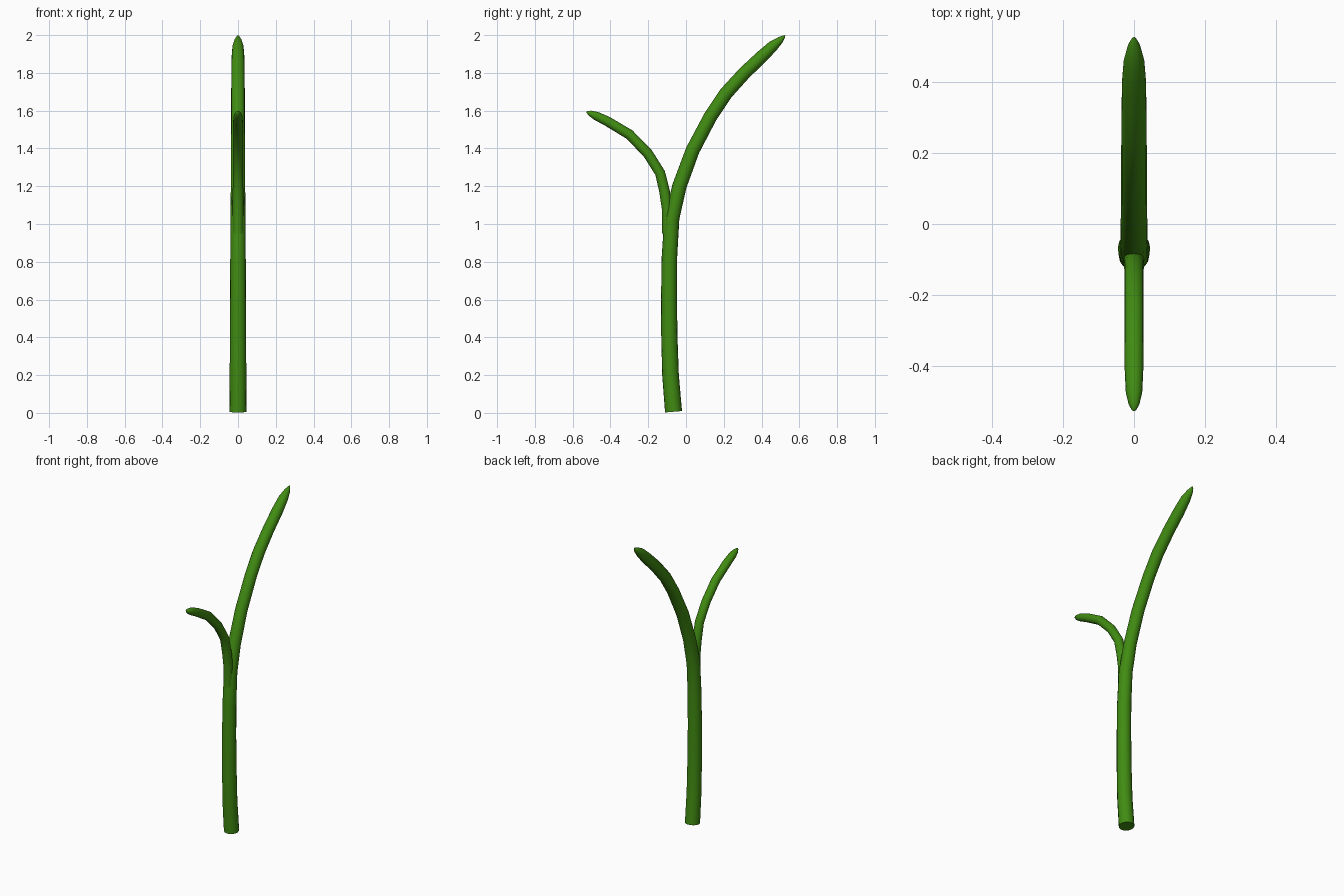
import bpy, bmesh, math
from mathutils import Vector

if "Cube" in bpy.data.objects:
    bpy.data.objects.remove(bpy.data.objects["Cube"])

green = bpy.data.materials.new("leaf green")
green.diffuse_color = (0.052, 0.26, 0.006, 1)
green.use_nodes = True
green.node_tree.nodes["Principled BSDF"].inputs["Base Color"].default_value = green.diffuse_color
SIDES = 16


def tube(name, path):
    """Tapered tube in the YZ plane; path rows are (y, z, radius)."""
    bm = bmesh.new()
    pts = [Vector((0, y, z)) for y, z, r in path]
    rings = []
    for i, (p, row) in enumerate(zip(pts, path)):
        t = (pts[min(i + 1, len(pts) - 1)] - pts[max(i - 1, 0)]).normalized()
        side = Vector((1, 0, 0))
        up = t.cross(side)
        ring = []
        for k in range(SIDES):
            a = 2 * math.pi * k / SIDES
            ring.append(bm.verts.new(p + row[2] * (math.cos(a) * side + math.sin(a) * up)))
        rings.append(ring)
    for a, b in zip(rings, rings[1:]):
        for k in range(SIDES):
            n = (k + 1) % SIDES
            bm.faces.new((a[k], a[n], b[n], b[k]))
    bm.faces.new(rings[0])
    bm.faces.new(rings[-1])
    bmesh.ops.recalc_face_normals(bm, faces=bm.faces)
    mesh = bpy.data.meshes.new(name)
    bm.to_mesh(mesh)
    bm.free()
    ob = bpy.data.objects.new(name, mesh)
    bpy.context.collection.objects.link(ob)
    mesh.materials.append(green)
    bpy.ops.object.select_all(action='DESELECT')
    ob.select_set(True)
    bpy.context.view_layer.objects.active = ob
    bpy.ops.object.shade_smooth_by_angle(angle=math.radians(50))


# Main stem curving back to a blunt tip
tube("main_stem", [
    (-0.066, 0.006, 0.045), (-0.082, 0.2, 0.044), (-0.088, 0.4, 0.043),
    (-0.090, 0.6, 0.042), (-0.088, 0.82, 0.041), (-0.075, 1.03, 0.040),
    (-0.035, 1.2, 0.038), (0.035, 1.39, 0.037), (0.13, 1.57, 0.036),
    (0.21, 1.69, 0.036), (0.31, 1.80, 0.035), (0.40, 1.885, 0.034),
    (0.46, 1.942, 0.029), (0.50, 1.975, 0.018), (0.520, 1.993, 0.007),
    (0.525, 1.999, 0.001)])

# Side shoot bending forward
tube("side_shoot", [
    (-0.098, 0.95, 0.028), (-0.100, 1.08, 0.028), (-0.113, 1.17, 0.028),
    (-0.137, 1.27, 0.027), (-0.203, 1.375, 0.027), (-0.300, 1.474, 0.027),
    (-0.415, 1.543, 0.026), (-0.475, 1.572, 0.023), (-0.508, 1.586, 0.015),
    (-0.523, 1.594, 0.006), (-0.526, 1.596, 0.001)])
